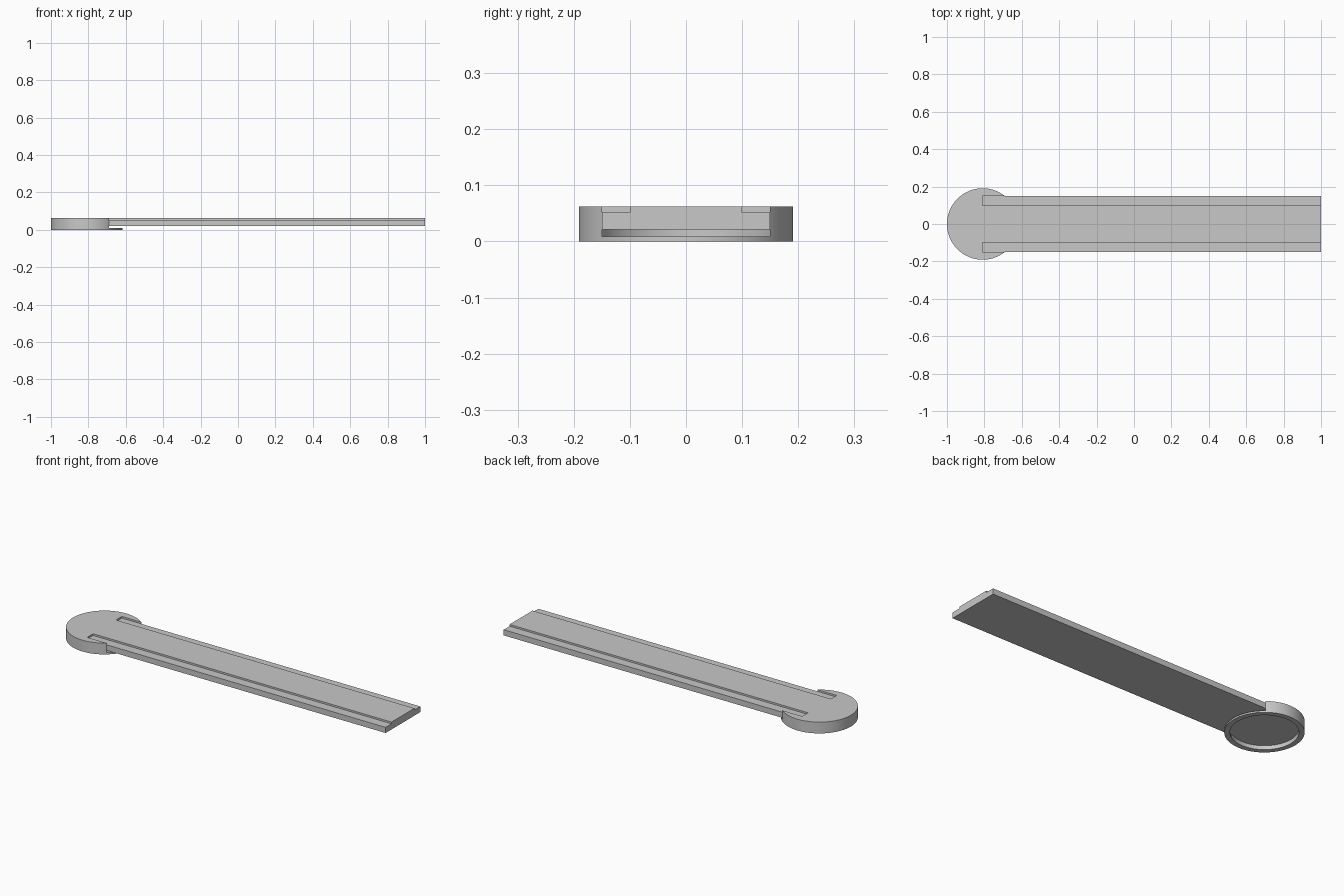
import bpy
import bmesh

cube = bpy.data.objects.get("Cube")
if cube:
    bpy.data.objects.remove(cube, do_unlink=True)

# Main dimensions
RADIUS, CENTRE = 0.191, -0.809
TOP, UNDERSIDE, RIM = 0.062, 0.0215, 0.009
HALF_WIDTH, GROOVE_IN, GROOVE_Z = 0.15, 0.099, 0.0525

grey = bpy.data.materials.new("grey")
grey.use_nodes = True
colour = (0.58, 0.58, 0.58, 1)
grey.diffuse_color = colour
grey.node_tree.nodes["Principled BSDF"].inputs["Base Color"].default_value = colour


def prism(name, outline, depth):
    """Extrude a closed 3D outline along the depth vector."""
    bm = bmesh.new()
    face = bm.faces.new([bm.verts.new(p) for p in outline])
    extruded = bmesh.ops.extrude_face_region(bm, geom=[face], use_keep_orig=True)
    moved = [g for g in extruded["geom"] if isinstance(g, bmesh.types.BMVert)]
    bmesh.ops.translate(bm, verts=moved, vec=depth)
    bmesh.ops.recalc_face_normals(bm, faces=bm.faces)
    mesh = bpy.data.meshes.new(name)
    bm.to_mesh(mesh)
    bm.free()
    mesh.materials.append(grey)
    obj = bpy.data.objects.new(name, mesh)
    bpy.context.collection.objects.link(obj)
    return obj


def cylinder(name, radius, z0, z1):
    bpy.ops.mesh.primitive_cylinder_add(
        vertices=128, radius=radius, depth=z1 - z0,
        location=(CENTRE, 0, (z0 + z1) / 2))
    obj = bpy.context.object
    obj.name = name
    obj.data.materials.append(grey)
    return obj


def cut(target, cutter):
    """Subtract the cutter from the target, then delete the cutter."""
    cutter.hide_render = True
    mod = target.modifiers.new("cut", "BOOLEAN")
    mod.operation = "DIFFERENCE"
    mod.solver = "EXACT"
    mod.object = cutter
    bpy.ops.object.select_all(action="DESELECT")
    bpy.context.view_layer.objects.active = target
    target.select_set(True)
    bpy.ops.object.modifier_apply(modifier=mod.name)
    bpy.data.objects.remove(cutter, do_unlink=True)


# Round end cap, hollowed underneath and slotted for the strip
cap = cylinder("round_end_cap", RADIUS, 0, TOP)
cut(cap, cylinder("recess_cutter", 0.164, -0.05, UNDERSIDE))
w = HALF_WIDTH
cut(cap, prism("slot_cutter",
               [(CENTRE, -w, RIM), (CENTRE, w, RIM), (CENTRE, w, 0.1), (CENTRE, -w, 0.1)],
               (0.4, 0, 0)))
cap.select_set(True)
bpy.ops.object.shade_smooth_by_angle()

# Long strip with a stepped groove along each edge
half = [(w, UNDERSIDE), (w, GROOVE_Z), (GROOVE_IN, GROOVE_Z), (GROOVE_IN, TOP)]
section = half + [(-y, z) for y, z in reversed(half)]
prism("long_strip", [(CENTRE, y, z) for y, z in section], (1 - CENTRE, 0, 0))
